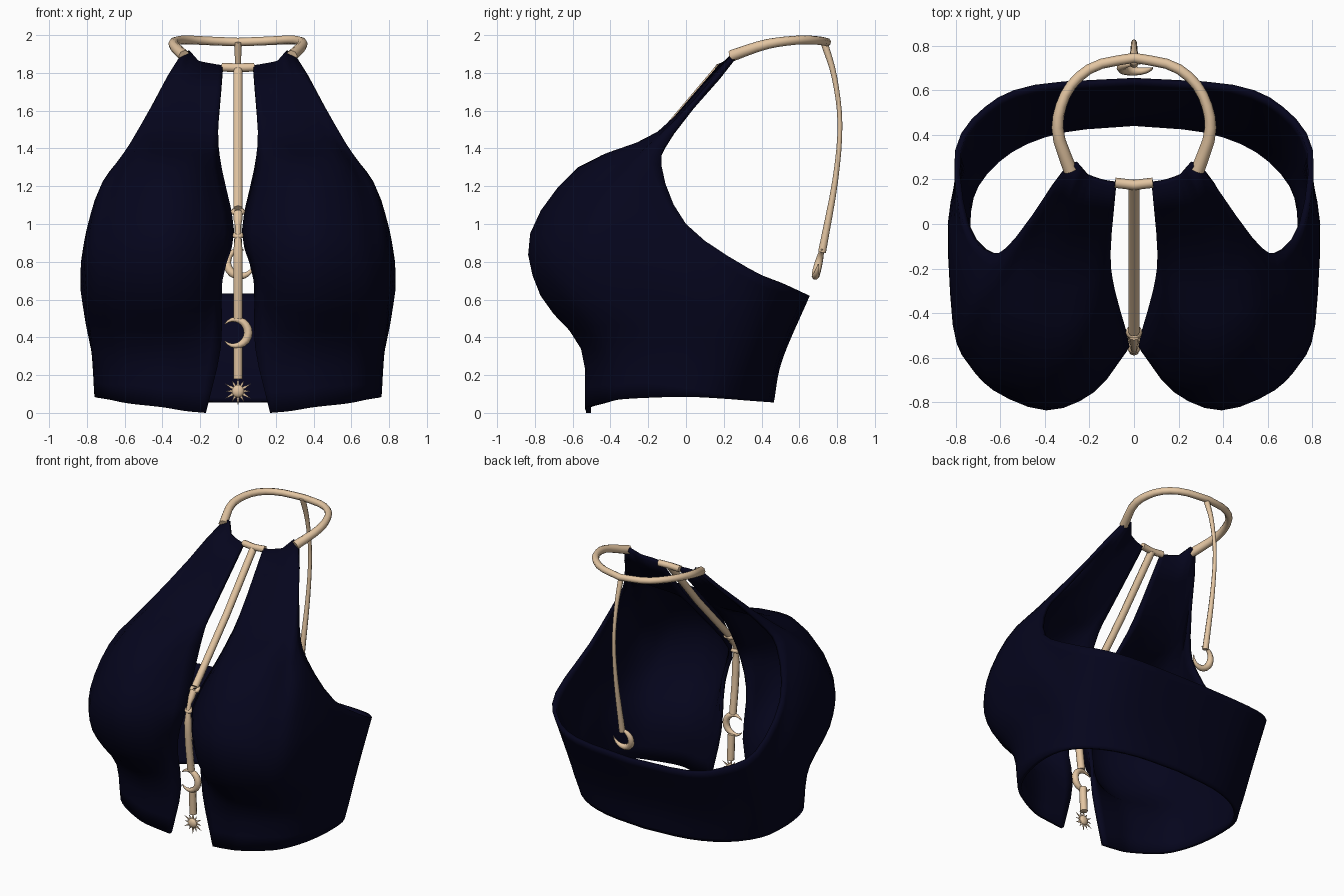
import bpy
import bmesh
from math import cos, sin, pi, radians
from mathutils import Vector, Matrix

default = bpy.data.objects.get("Cube")
if default:
    bpy.data.objects.remove(default)


def make_material(name, rgb):
    mat = bpy.data.materials.new(name)
    mat.use_nodes = True
    mat.diffuse_color = (*rgb, 1)
    mat.node_tree.nodes["Principled BSDF"].inputs["Base Color"].default_value = (*rgb, 1)
    return mat


navy = make_material("navy fabric", (0.0015, 0.0015, 0.012))
tan = make_material("tan trim", (0.77, 0.56, 0.36))


def add_object(name, mesh, mat):
    obj = bpy.data.objects.new(name, mesh)
    bpy.context.collection.objects.link(obj)
    mesh.materials.clear()
    mesh.materials.append(mat)
    bpy.ops.object.select_all(action='DESELECT')
    obj.select_set(True)
    bpy.context.view_layer.objects.active = obj
    bpy.ops.object.shade_smooth_by_angle(angle=radians(50))
    return obj


def smooth_path(points, count):
    """Evenly sampled Catmull-Rom path through the points."""
    p = [Vector(v) for v in points]
    p = [2 * p[0] - p[1]] + p + [2 * p[-1] - p[-2]]
    spans = len(p) - 3
    path = []
    for k in range(count + 1):
        u = k / count * spans
        i = min(int(u), spans - 1)
        t = u - i
        a, b, c, d = p[i:i + 4]
        path.append(b + (c - a) * t / 2 + (2 * a - 5 * b + 4 * c - d) * t * t / 2
                    + (3 * b - a - 3 * c + d) * t ** 3 / 2)
    return path


def tube(name, points, radius, taper=None, closed=False):
    """Round cord along a path; taper scales the radius from 0 to 1 along it."""
    curve = bpy.data.curves.new(name, 'CURVE')
    curve.dimensions = '3D'
    curve.bevel_depth = radius
    curve.bevel_resolution = 2
    curve.use_fill_caps = not closed
    spline = curve.splines.new('POLY')
    spline.points.add(len(points) - 1)
    spline.use_cyclic_u = closed
    for k, (point, co) in enumerate(zip(spline.points, points)):
        point.co = (*co, 1)
        point.radius = taper(k / (len(points) - 1)) if taper else 1
    helper = bpy.data.objects.new(name + " path", curve)
    bpy.context.collection.objects.link(helper)
    mesh = bpy.data.meshes.new_from_object(
        helper.evaluated_get(bpy.context.evaluated_depsgraph_get()))
    bpy.data.objects.remove(helper)
    return add_object(name, mesh, tan)


# Fabric: vertical seams from the front opening round to the armhole
opening = [(.17, -.53, 0), (.09, -.53, .35), (.083, -.56, .7), (.02, -.55, .96),
           (.085, -.3, 1.29), (.105, -.13, 1.49), (.08, .17, 1.84)]
inner_cup = [(.28, -.53, .01), (.25, -.55, .34), (.19, -.71, .65), (.18, -.74, .95),
             (.22, -.52, 1.3), (.21, -.15, 1.48), (.14, .18, 1.85)]
cup_front = [(.4, -.53, .03), (.4, -.55, .34), (.4, -.77, .62), (.39, -.825, .95),
             (.39, -.57, 1.3), (.36, -.16, 1.48), (.21, .205, 1.865)]
outer_cup = [(.58, -.45, .05), (.6, -.48, .34), (.62, -.69, .62), (.63, -.73, .92),
             (.58, -.47, 1.3), (.485, -.11, 1.5), (.3, .25, 1.9)]
armhole_high = [(.68, -.36, .07), (.7, -.39, .35), (.73, -.6, .62), (.74, -.61, .9),
                (.69, -.4, 1.22), (.53, -.06, 1.49)]
armhole_front = [(.74, -.2, .08), (.76, -.24, .36), (.8, -.42, .62), (.81, -.44, .88),
                 (.75, -.29, 1.15), (.64, -.13, 1.31)]
armhole_low = [(.76, 0, .085), (.78, 0, .36), (.835, 0, .7), (.765, 0, 1)]
seams = [opening, inner_cup, cup_front, outer_cup, armhole_high, armhole_front, armhole_low]

# Back band: rounded rings that flare upwards and get squarer
for angle in (20, 45, 68, 90):
    def ring(x, y, z, squareness):
        c = cos(radians(angle)) if angle < 90 else 0
        return (x * c ** squareness, y * sin(radians(angle)) ** squareness, z)

    drop = 1 - sin(radians(angle)) ** .72
    seams.append([ring(.76, .465, .055 + .04 * drop, .88), ring(.785, .51, .28, .76),
                  ring(.835, .655, .62 + .27 * drop, .64)])

ROWS = 18
columns = [smooth_path(seam, ROWS) for seam in seams]
rows = [smooth_path([col[j] for col in columns], 30) for j in range(ROWS + 1)]
bm = bmesh.new()
grid = [[bm.verts.new(co) for co in row] for row in rows]
for low, high in zip(grid, grid[1:]):
    for i in range(len(low) - 1):
        bm.faces.new((low[i], low[i + 1], high[i + 1], high[i]))
mesh = bpy.data.meshes.new("halter_top")
bm.to_mesh(mesh)
bm.free()
top = add_object("halter_top", mesh, navy)
mirror = top.modifiers.new("Mirror", 'MIRROR')
mirror.use_clip = True
cloth = top.modifiers.new("Thickness", 'SOLIDIFY')
cloth.thickness = .026
cloth.offset = -1

# Neck ring, joined to the tips of the cups
half_ring = [(.285, .24, 1.89), (.34, .4, 1.945), (.33, .52, 1.967), (.275, .63, 1.975),
             (.17, .71, 1.97), (0, .745, 1.963)]
left = smooth_path(half_ring, 12)
right = [Vector((-p.x, p.y, p.z)) for p in left[-2::-1]]
tube("neck_ring", left + right, .023, lambda t: 1 + .35 * abs(2 * t - 1) ** 3)
tube("neck_front_bar", [(-.085, .185, 1.83), (0, .175, 1.827), (.085, .185, 1.83)], .023)

# Front cord in two lengths, with collars at the joint
tube("front_upper_cord", [(0, .18, 1.825), (0, -.13, 1.46), (0, -.485, 1.08)], .025)
tube("front_middle_cord", smooth_path([(0, -.5, 1.06), (0, -.56, .95), (0, -.56, .75),
                                       (0, -.53, .5)], 8), .025,
     lambda t: .45 + .55 * min(1, abs(t - .3) * 5))
tube("front_lower_cord", [(0, -.515, .36), (0, -.505, .18)], .025)


def collar(name, y, z, size):
    loop = [(size * cos(a), y + size * .8 * sin(a), z + size * .4 * sin(a))
            for a in (k * pi / 6 for k in range(12))]
    tube(name, loop, .014, closed=True)


collar("upper_collar", -.485, 1.065, .024)
collar("lower_collar", -.555, .94, .016)


def crescent(name, y, z, bulge, lean):
    """Moon shaped charm bulging towards an angle, leaning back with height."""
    arc = []
    for k in range(17):
        a = radians(-140 + 280 * k / 16)
        p = Matrix.Rotation(radians(bulge), 2) @ Vector((.07 * cos(a) - .016, .07 * sin(a)))
        arc.append((p.x, y + lean * p.y, z + p.y))
    tube(name, arc, .023, lambda t: .12 + .88 * sin(pi * t))


crescent("front_crescent", -.53, .425, 0, 0)
crescent("back_crescent", .7, .785, 215, .25)

# Cord hanging down the back
tube("back_cord", smooth_path([(0, .73, 1.965), (0, .785, 1.78), (0, .815, 1.53),
                               (0, .79, 1.23), (0, .72, .85)], 16), .015,
     lambda t: 1.3 - .5 * sin(pi * t) + .1 * t)

# Sunburst charm
bm = bmesh.new()
bmesh.ops.create_uvsphere(bm, u_segments=12, v_segments=8, radius=.034)
for k in range(12):
    length = .045 if k % 2 else .06
    spin = Matrix.Rotation(k * pi / 6, 4, 'Y')
    bmesh.ops.create_cone(bm, segments=6, radius1=.011, radius2=0, depth=length,
                          cap_ends=True,
                          matrix=spin @ Matrix.Translation((0, 0, .02 + length / 2)))
bmesh.ops.scale(bm, vec=(1, .6, 1), verts=bm.verts)
bmesh.ops.translate(bm, vec=(0, -.51, .115), verts=bm.verts)
mesh = bpy.data.meshes.new("sun_charm")
bm.to_mesh(mesh)
bm.free()
add_object("sun_charm", mesh, tan)
